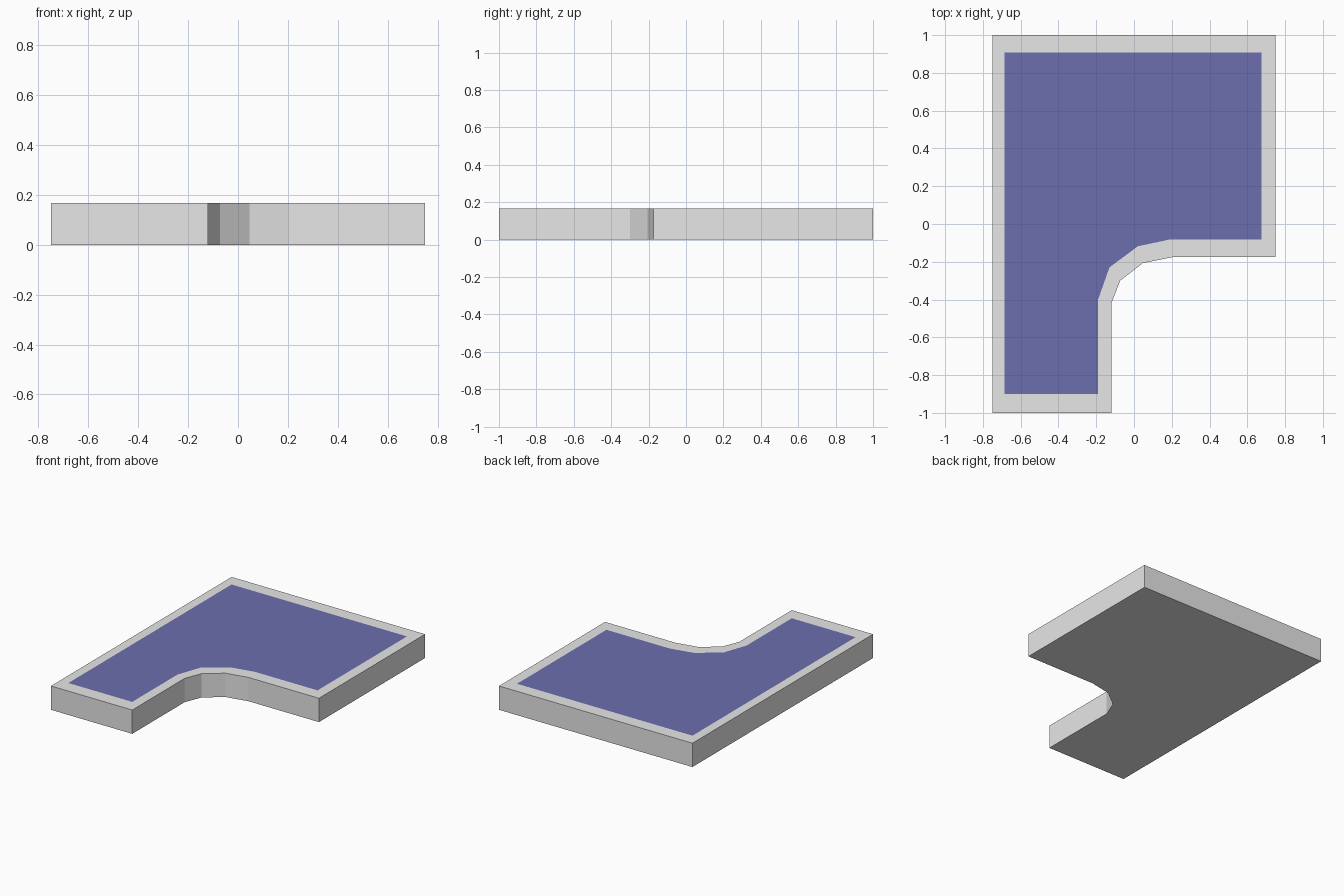
import bpy, bmesh

if "Cube" in bpy.data.objects:
    bpy.data.objects.remove(bpy.data.objects["Cube"])

HEIGHT = 0.167

# Matching outlines: outer edge of the slab and border of the coloured surface
OUTER = [(-0.75, -1), (-0.12, -1), (-0.12, -0.42), (-0.073, -0.30), (0.047, -0.207),
         (0.205, -0.175), (0.75, -0.175), (0.75, 1), (-0.75, 1)]
INNER = [(-0.685, -0.90), (-0.19, -0.90), (-0.19, -0.40), (-0.13, -0.23), (0.02, -0.118),
         (0.185, -0.083), (0.675, -0.083), (0.675, 0.907), (-0.685, 0.907)]


def material(name, color):
    mat = bpy.data.materials.new(name)
    mat.diffuse_color = (*color, 1)
    mat.use_nodes = True
    mat.node_tree.nodes["Principled BSDF"].inputs["Base Color"].default_value = mat.diffuse_color
    return mat


mesh = bpy.data.meshes.new("pool_slab")
mesh.materials.append(material("light grey", (0.8, 0.8, 0.8)))
mesh.materials.append(material("slate blue", (0.15, 0.156, 0.43)))

bm = bmesh.new()
bottom = [bm.verts.new((x, y, 0)) for x, y in OUTER]
top = [bm.verts.new((x, y, HEIGHT)) for x, y in OUTER]
inner = [bm.verts.new((x, y, HEIGHT)) for x, y in INNER]

# Side walls and flat top rim
n = len(OUTER)
for lower, upper in ((bottom, top), (top, inner)):
    for i in range(n):
        j = (i + 1) % n
        bm.faces.new((lower[i], lower[j], upper[j], upper[i]))

# Underside and coloured surface
bm.faces.new(bottom[::-1])
bm.faces.new(inner).material_index = 1

bm.to_mesh(mesh)
bm.free()
bpy.context.collection.objects.link(bpy.data.objects.new("pool_slab", mesh))
